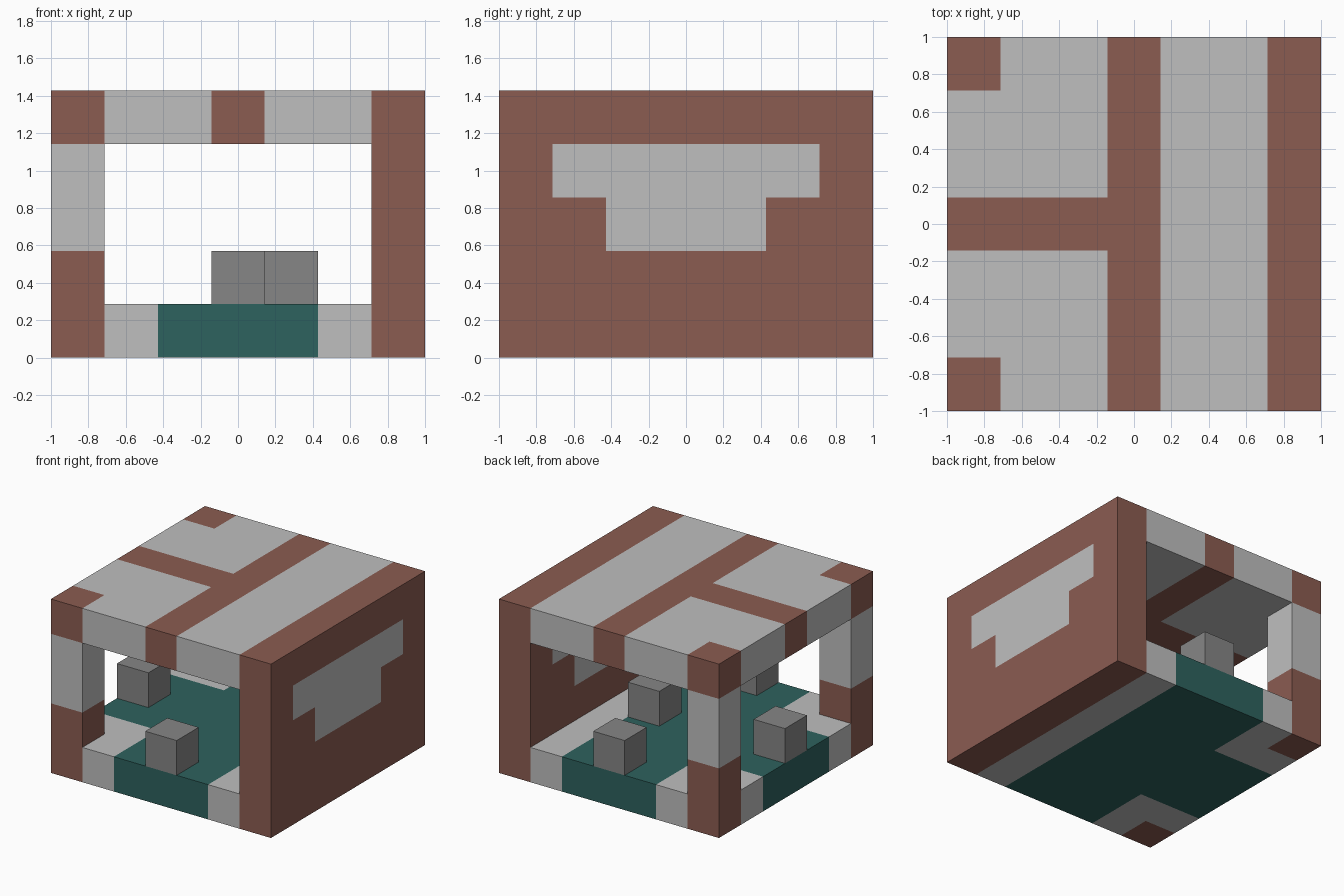
import bpy
import bmesh
from math import floor
from mathutils import Vector

if "Cube" in bpy.data.objects:
    bpy.data.objects.remove(bpy.data.objects["Cube"], do_unlink=True)

CELL = 2 / 7  # the model sits on a 7 x 7 x 5 grid of cells


def make_material(name, rgb):
    mat = bpy.data.materials.new(name)
    mat.use_nodes = True
    mat.diffuse_color = (*rgb, 1)
    mat.node_tree.nodes["Principled BSDF"].inputs["Base Color"].default_value = (*rgb, 1)
    return mat


BRICK, PALE, TEAL, STONE = range(4)
MATERIALS = [
    make_material("brick_brown", (0.26, 0.107, 0.083)),
    make_material("pale_grey", (0.52, 0.52, 0.52)),
    make_material("deep_teal", (0.027, 0.122, 0.112)),
    make_material("stone_grey", (0.24, 0.24, 0.24)),
]


def block(name, low, high, rule):
    """Box from cell corner low to high, cut along the cells and coloured by rule(x, y, z)."""
    low, high = Vector(low), Vector(high)
    bm = bmesh.new()
    bmesh.ops.create_cube(bm, size=1)
    for v in bm.verts:
        v.co = (low + high) / 2 + Vector(a * b for a, b in zip(v.co, high - low))
    for axis in range(3):
        normal = Vector((0, 0, 0))
        normal[axis] = 1
        for cut in range(int(low[axis]) + 1, int(high[axis])):
            bmesh.ops.bisect_plane(bm, geom=bm.verts[:] + bm.edges[:] + bm.faces[:],
                                   plane_co=normal * cut, plane_no=normal)
    bm.normal_update()
    for f in bm.faces:
        inside = f.calc_center_median() - f.normal * 0.5
        f.material_index = rule(*(floor(c) for c in inside))
    # Merge cells of one colour back into large flat faces
    bmesh.ops.dissolve_limit(bm, angle_limit=0.01, verts=bm.verts[:], edges=bm.edges[:],
                             delimit={'MATERIAL'})
    for v in bm.verts:
        v.co = (v.co - Vector((3.5, 3.5, 0))) * CELL
    mesh = bpy.data.meshes.new(name)
    bm.to_mesh(mesh)
    bm.free()
    for mat in MATERIALS:
        mesh.materials.append(mat)
    obj = bpy.data.objects.new(name, mesh)
    bpy.context.collection.objects.link(obj)
    return obj


def floor_rule(x, y, z):
    if x == 0 and y in (0, 6):
        return BRICK
    if x == 5 or (x < 2 and (y < 2 or y > 4)):
        return PALE
    return TEAL


def wall_rule(x, y, z):
    window = (z == 3 and 1 <= y <= 5) or (z == 2 and 2 <= y <= 4)
    return PALE if window else BRICK


def roof_rule(x, y, z):
    beam = x == 3 or (y == 3 and x < 3)
    corner = x == 0 and y in (0, 6)
    return BRICK if beam or corner else PALE


# Main slabs
block("floor", (0, 0, 0), (6, 7, 1), floor_rule)
block("side_wall", (6, 0, 0), (7, 7, 5), wall_rule)
block("roof", (0, 0, 4), (6, 7, 5), roof_rule)

# Corner pillars on the open side
for name, y in (("front_pillar", 0), ("back_pillar", 6)):
    block(name, (0, y, 1), (1, y + 1, 4), lambda x, y, z: BRICK if z < 2 else PALE)

# Loose stone cubes standing on the floor
for name, x, y in (("front_stone", 3, 0), ("back_stone", 3, 6),
                   ("right_stone", 0, 3), ("middle_stone", 4, 3)):
    block(name, (x, y, 1), (x + 1, y + 1, 2), lambda x, y, z: STONE)
